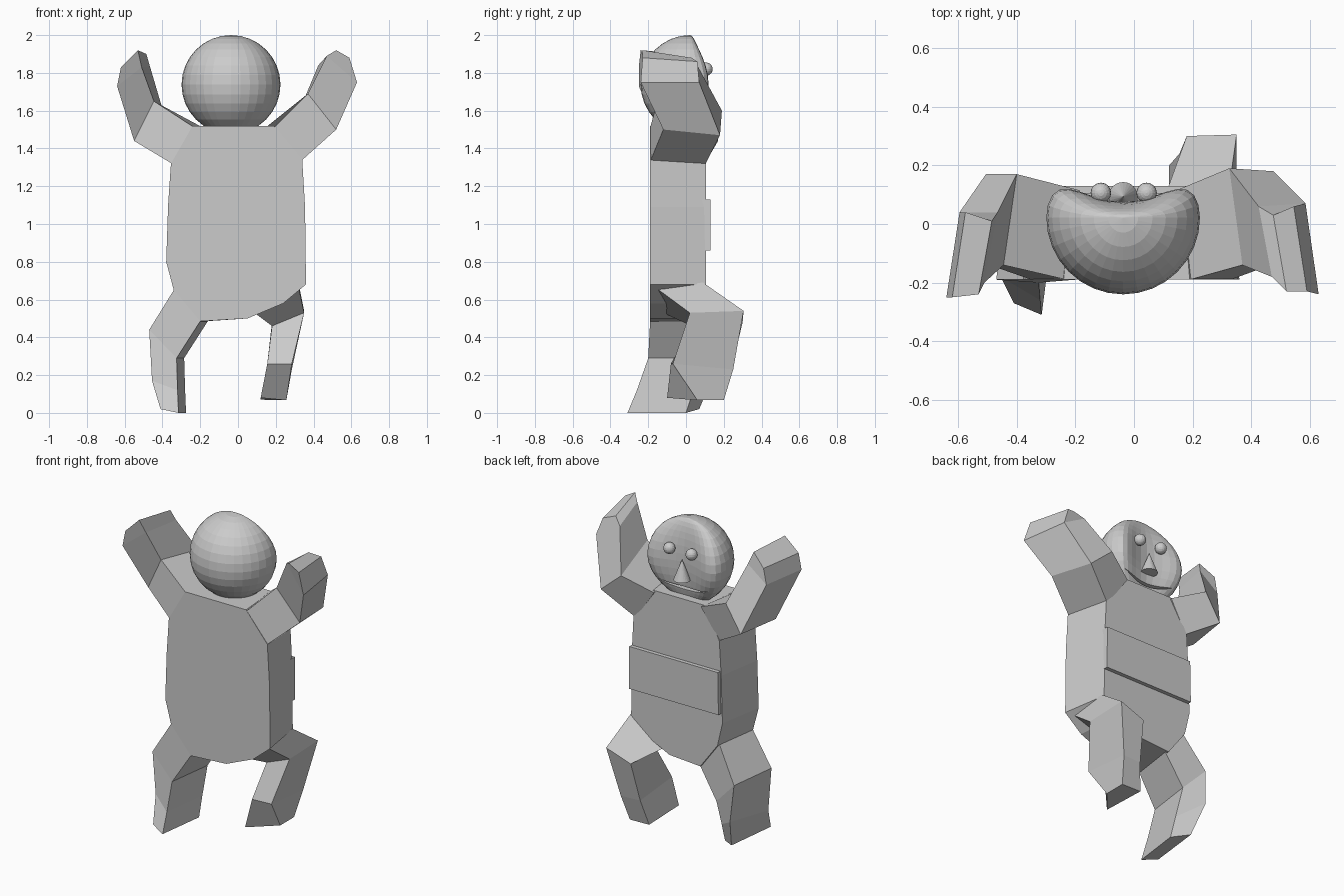
import bpy, bmesh, math
from mathutils import Matrix

cube = bpy.data.objects.get("Cube")
if cube:
    bpy.data.objects.remove(cube, do_unlink=True)

grey = bpy.data.materials.new("plain_grey")
grey.use_nodes = True
tone = (0.6, 0.6, 0.6, 1)
grey.diffuse_color = tone
grey.node_tree.nodes["Principled BSDF"].inputs["Base Color"].default_value = tone


def finish(name, bm):
    """Turn a bmesh into a named object with the shared material."""
    bmesh.ops.recalc_face_normals(bm, faces=bm.faces)
    mesh = bpy.data.meshes.new(name)
    bm.to_mesh(mesh)
    bm.free()
    mesh.materials.append(grey)
    obj = bpy.data.objects.new(name, mesh)
    bpy.context.scene.collection.objects.link(obj)
    return obj


def loft(name, loops):
    """Skin a closed body through a list of equal point loops."""
    bm = bmesh.new()
    rings = [[bm.verts.new(p) for p in loop] for loop in loops]
    n = len(rings[0])
    for a, b in zip(rings, rings[1:]):
        for i in range(n):
            j = (i + 1) % n
            bm.faces.new((a[i], a[j], b[j], b[i]))
    bm.faces.new(rings[0])
    bm.faces.new(rings[-1])
    return finish(name, bm)


def prism(name, profile, y0, y1, taper=1):
    """Extrude an x-z profile along y, narrowing x towards the far end."""
    return loft(name, [[(x * s, y, z) for x, z in profile]
                       for y, s in ((y0, 1), (y1, taper))])


def limb(name, skew, sections):
    """Each section holds an inner and an outer edge: x, z, y front, y back, drop at the back.
    The back corners are shifted sideways by skew."""
    loops = []
    for (xi, zi, fi, bi, di), (xo, zo, fo, bo, do) in sections:
        loops.append([(xi, fi, zi), (xo, fo, zo),
                      (xo + skew, bo, zo - do), (xi + skew, bi, zi - di)])
    return loft(name, loops)


def ball(name, centre, radius, u=32, v=16):
    bm = bmesh.new()
    bmesh.ops.create_uvsphere(bm, u_segments=u, v_segments=v, radius=radius,
                              matrix=Matrix.Translation(centre))
    return finish(name, bm)


# Torso narrowing to the face side, with a raised band around the middle
torso = [(-.24, 1.52), (.19, 1.52), (.34, 1.34), (.355, 1.09), (.36, .68),
         (.24, .58), (.05, .5), (-.2, .485), (-.34, .65), (-.38, .8),
         (-.37, 1.1), (-.355, 1.32)]
prism("torso", torso, -.19, .105, .87)
prism("belly_band", [(-.315, 1.13), (.31, 1.13), (.312, .86), (-.32, .86)], 0, .13)

# Arms: shoulder, elbow, wrist, fingertips
limb("left_arm", -.045, [
    ((.19, 1.51, -.19, .115, 0), (.33, 1.33, -.19, .1, .02)),
    ((.37, 1.69, -.14, .19, .09), (.52, 1.5, -.12, .18, .03)),
    ((.47, 1.89, -.18, .06, .05), (.63, 1.75, -.24, .07, 0)),
    ((.52, 1.92, -.23, .03, .04), (.59, 1.88, -.23, .06, .02)),
])
limb("right_arm", .045, [
    ((-.23, 1.51, -.19, .115, 0), (-.35, 1.32, -.19, .1, 0)),
    ((-.445, 1.65, -.14, .17, .04), (-.55, 1.44, -.12, .17, 0)),
    ((-.51, 1.83, -.2, .04, 0), (-.64, 1.73, -.25, .04, 0)),
    ((-.53, 1.92, -.24, .01, .02), (-.62, 1.83, -.25, .04, 0)),
])

# Legs: hip, knee, ankle, sole
limb("left_leg", 0, [
    ((.1, .52, -.1, .08, 0), (.32, .67, -.17, .09, -.02)),
    ((.18, .46, .03, .3, -.02), (.35, .53, .02, .305, -.01)),
    ((.155, .26, -.08, .24, .03), (.285, .26, -.07, .25, .03)),
    ((.12, .08, -.1, .2, .01), (.256, .067, .06, .2, 0)),
])
limb("right_leg", .04, [
    ((-.2, .485, -.19, .09, 0), (-.34, .65, -.19, .09, 0)),
    ((-.325, .29, -.2, .1, 0), (-.47, .44, -.19, .13, 0)),
    ((-.32, .12, -.26, .04, 0), (-.455, .17, -.18, .15, -.04)),
    ((-.315, 0, -.31, 0, 0), (-.41, .02, -.27, .07, 0)),
])

# Head: a ball pressed into a shallow dish on the face side
cx, cy, cz, r = -.037, .022, 1.738, .262
head = ball("head", (cx, cy, cz), r)
for vert in head.data.vertices:
    d = vert.co.y - cy
    if d > 0:
        vert.co.y = cy + d * (.2 + 9.5 * (vert.co.x - cx) ** 2)

# Smiling mouth cut into the face
steps = 12
arc = [(i / steps) * 2 - 1 for i in range(steps + 1)]
upper = [(cx + .18 * t, 1.578 + .022 * t * t) for t in arc]
lower = [(cx + .18 * t, 1.56 + .04 * t * t) for t in reversed(arc[1:-1])]
cutter = prism("mouth_cutter", upper + lower, .03, .3)
cutter.hide_render = True
cutter.hide_viewport = True
cut = head.modifiers.new("mouth", 'BOOLEAN')
cut.operation = 'DIFFERENCE'
cut.object = cutter

# Eyes
for side, x in (("left", .043), ("right", -.113)):
    ball(side + "_eye", (x, .106, 1.82), .035, 16, 10)

# Nose: an upright cone
bm = bmesh.new()
bmesh.ops.create_cone(bm, cap_ends=True, segments=24, radius1=.05, radius2=0,
                      depth=.13, matrix=Matrix.Translation((cx, .093, 1.7)))
finish("nose", bm)
